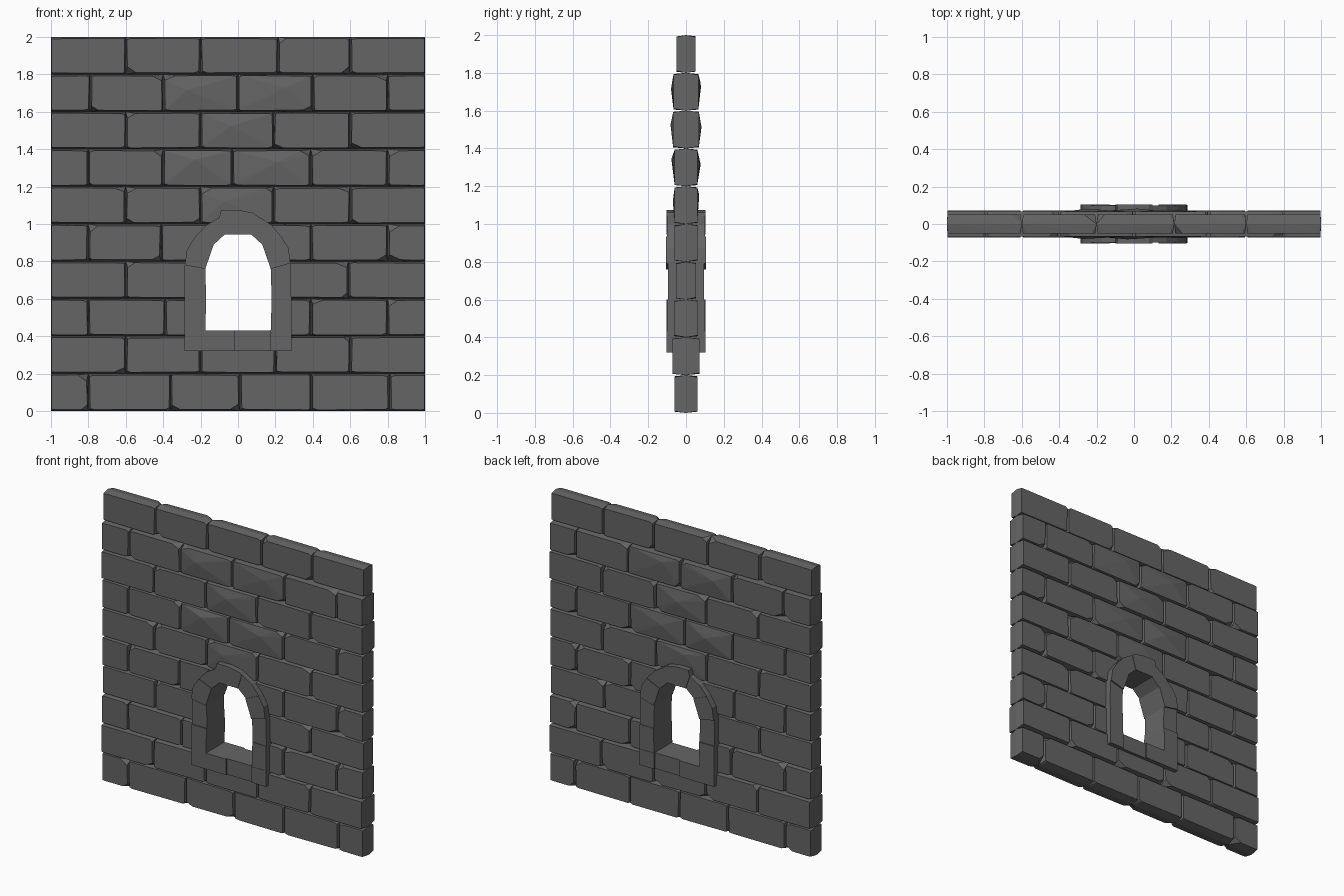
import bpy, bmesh, random

if "Cube" in bpy.data.objects:
    bpy.data.objects.remove(bpy.data.objects["Cube"])

random.seed(7)
stone = bpy.data.materials.new("dark_grey_stone")
stone.diffuse_color = (0.13, 0.13, 0.13, 1)
stone.use_nodes = True
stone.node_tree.nodes["Principled BSDF"].inputs["Base Color"].default_value = stone.diffuse_color


def hull_object(name, hulls):
    """One object made of several closed convex stones."""
    me = bpy.data.meshes.new(name)
    bm = bmesh.new()
    for pts in hulls:
        vs = [bm.verts.new(p) for p in pts]
        out = bmesh.ops.convex_hull(bm, input=vs)
        junk = [v for v in set(out["geom_interior"] + out["geom_unused"])
                if isinstance(v, bmesh.types.BMVert) and not v.link_faces]
        bmesh.ops.delete(bm, geom=junk, context='VERTS')
    bmesh.ops.dissolve_limit(bm, angle_limit=0.01, verts=bm.verts[:], edges=bm.edges[:])
    bmesh.ops.recalc_face_normals(bm, faces=bm.faces[:])
    bm.to_mesh(me)
    bm.free()
    me.materials.append(stone)
    ob = bpy.data.objects.new(name, me)
    bpy.context.collection.objects.link(ob)
    return ob


def brick(x0, x1, z0, z1, d, x0t=None, x1t=None, bump=0.0):
    """Worn brick: full outline at mid depth, chipped inset outline front and back."""
    x0t = x0 if x0t is None else x0t
    x1t = x1 if x1t is None else x1t
    pts = [(x0, 0, z0), (x1, 0, z0), (x1t, 0, z1), (x0t, 0, z1)]
    u = random.uniform
    for s in (-1, 1):
        for xb, sx in ((0, 1), (1, -1)):
            for zb, sz in ((0, 1), (1, -1)):
                x = ((x0, x0t), (x1, x1t))[xb][zb]
                z = (z0, z1)[zb]
                ix = 0.003 if abs(x) > 0.99 else u(0.005, 0.011)
                iz = u(0.006, 0.01)
                big = random.random() < 0.25 and abs(x) < 0.99
                cx = u(0.03, 0.06) if big else u(0.01, 0.03)
                cz = u(0.02, 0.035) if big else u(0.003, 0.01)
                cx = min(cx, abs(x1 - x0) * 0.3)
                if abs(x) > 0.99:
                    cz = 0.002
                pts.append((x + sx * ix, s * d, z + sz * (iz + cz)))
                pts.append((x + sx * (ix + cx), s * d, z + sz * iz))
        if bump:
            pts.append((x0 + (x1 - x0) * u(0.3, 0.7), s * (d + bump),
                        z0 + (z1 - z0) * u(0.5, 0.8)))
    return pts


# Wall courses: half depth and joint positions, bottom to top
L, R = -0.23, 0.23          # bricks stop behind the window frame here
courses = [
    (0.06, [-1, -.8, -.36, .01, .39, .81, 1]),
    (0.072, [-1, -.6, -.2, .2, .6, 1]),
    (0.063, [-1, -.8, -.39, L, R, .39, .8, 1]),
    (0.053, [-1, -.6, L, R, .59, 1]),
    (0.06, [-1, -.8, -.41, L, R, .39, .8, 1]),
    (0.06, [-1, -.6, -.2, .19, .6, 1]),
    (0.06, [-1, -.8, -.4, -.03, .39, .8, 1]),
    (0.068, [-1, -.6, -.2, .19, .6, 1]),
    (0.066, [-1, -.79, -.4, 0, .4, .8, 1]),
    (0.05, [-1, -.6, -.2, .215, .6, 1]),
]
for i, (d, xs) in enumerate(courses):
    row = []
    for a, b in zip(xs, xs[1:]):
        if (a, b) == (L, R):
            continue                      # window opening
        at = 0.12 if i == 4 and a == R else a   # slanted ends under the arch
        bt = -0.12 if i == 4 and b == L else b
        central = 5 <= i <= 8 and abs(a + b) / 2 < 0.3
        row.append(brick(a, b, i * .2, i * .2 + .2, d, at, bt,
                         random.uniform(.008, .018) if central else 0))
    hull_object(f"brick_course_{i + 1}", row)


def block(points, d):
    """Frame stone: flat outline in x/z, extruded through the wall."""
    return [(x, s * d, z) for s in (-1, 1) for x, z in points]


# Window frame: jamb and arch stones between inner and outer outline
inner = [(-.175, .43), (-.17, .6), (-.175, .76), (-.13, .89), (-.07, .945),
         (.07, .945), (.13, .89), (.175, .76), (.18, .6), (.175, .43)]
outer = [(-.285, .43), (-.285, .6), (-.285, .78), (-.23, .93), (-.1, 1.035),
         (.1, 1.045), (.23, .935), (.28, .79), (.285, .6), (.285, .43)]
depths = [.102, .095, .105, .1, .104, .1, .105, .096, .1]
frame = []
for i, d in enumerate(depths):
    quad = [inner[i], inner[i + 1], outer[i + 1], outer[i]]
    if i in (2, 3, 5, 6):                 # rounded outer edge of the arch
        mx, mz = [(p + q) / 2 for p, q in zip(outer[i], outer[i + 1])]
        quad.append((mx * 1.06, mz + .008))
    if i == 4:                            # keystone
        quad += [(-.09, 1.075), (.0, 1.075), (.08, 1.06)]
    frame.append(block(quad, d))
hull_object("window_arch", frame)

# Window sill stones
sill = [block([(a, .32), (b, .32), (b, .43), (a, .43)], d)
        for a, b, d in ((-.285, -.02, .102), (-.02, .175, .092), (.175, .285, .102))]
hull_object("window_sill", sill)
